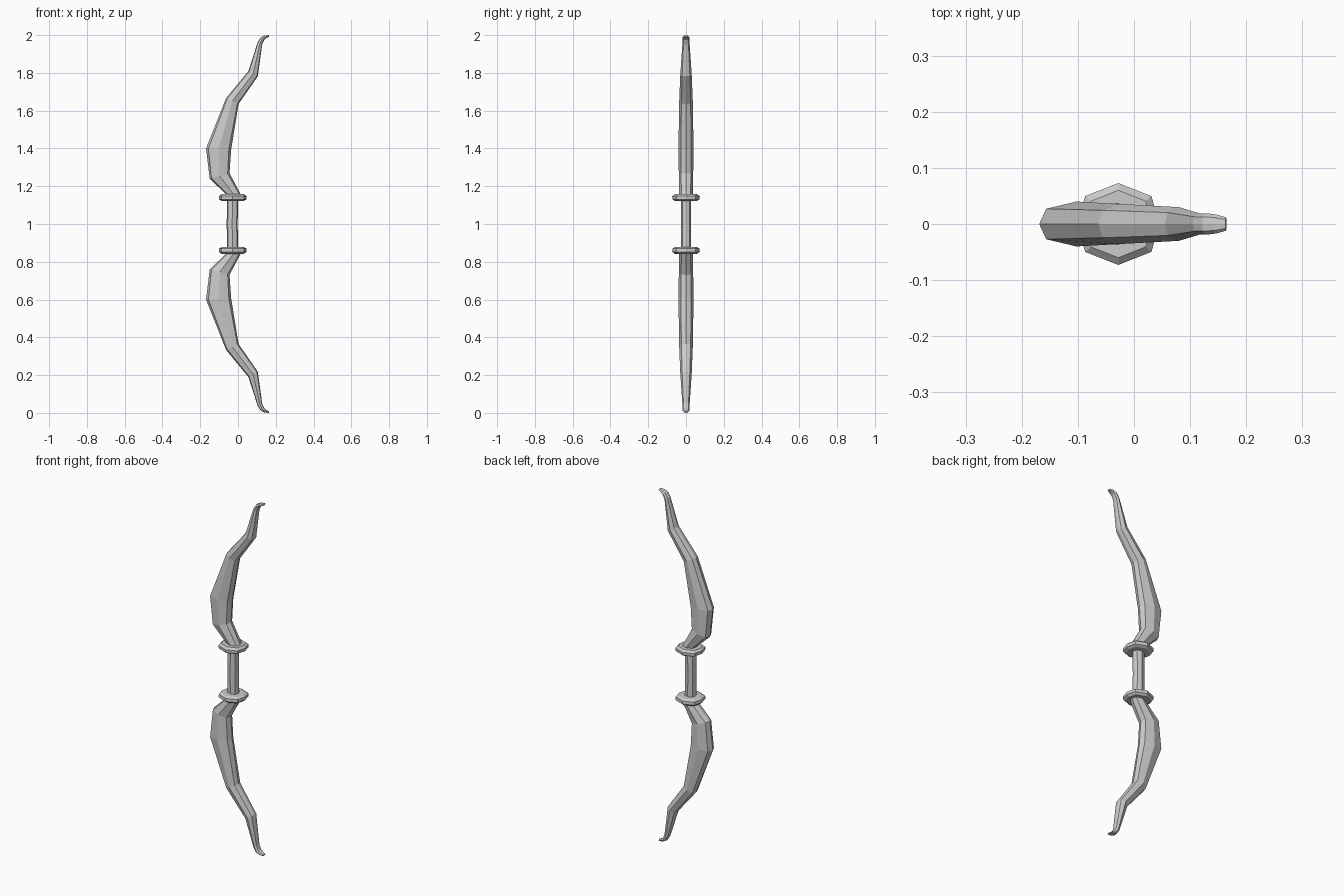
import bpy, bmesh

if "Cube" in bpy.data.objects:
    bpy.data.objects.remove(bpy.data.objects["Cube"])

# unit eight-sided section shared by every part (width, depth)
SECTION = [(1, 0), (.81, .68), (0, 1), (-.81, .68),
           (-1, 0), (-.81, -.68), (0, -1), (.81, -.68)]


def loft(name, stations):
    """Skin sections given as (left x, left z, right x, right z, half depth)."""
    bm = bmesh.new()
    rings = []
    for lx, lz, rx, rz, d in stations:
        cx, cz, hx, hz = (lx + rx) / 2, (lz + rz) / 2, (rx - lx) / 2, (rz - lz) / 2
        rings.append([bm.verts.new((cx + u * hx, v * d, cz + u * hz)) for u, v in SECTION])
    n = len(SECTION)
    for a, b in zip(rings, rings[1:]):
        for i in range(n):
            bm.faces.new((a[i], a[(i + 1) % n], b[(i + 1) % n], b[i]))
    bm.faces.new(rings[0])
    bm.faces.new(rings[-1])
    bmesh.ops.recalc_face_normals(bm, faces=bm.faces)
    mesh = bpy.data.meshes.new(name)
    bm.to_mesh(mesh)
    bm.free()
    obj = bpy.data.objects.new(name, mesh)
    bpy.context.collection.objects.link(obj)
    return obj


def flip(stations):
    return [(lx, 2 - lz, rx, 2 - rz, d) for lx, lz, rx, rz, d in stations]


# recurved limb, from grip to tip
limb = [
    (-.063, 1.14, .012, 1.14, .036),
    (-.060, 1.155, .014, 1.157, .036),
    (-.150, 1.24, -.045, 1.27, .038),
    (-.169, 1.40, -.036, 1.395, .040),
    (-.063, 1.667, .003, 1.635, .036),
    (.055, 1.81, .105, 1.782, .030),
    (.105, 1.965, .128, 1.95, .019),
    (.121, 1.989, .138, 1.974, .019),
    (.142, 1.998, .150, 1.984, .017),
    (.163, 2.0, .165, 1.991, .012),
]

# collar ring with chamfered rim
CX = -.028
collar = [(CX - r, z, CX + r, z, r) for r, z in
          [(.058, 1.122), (.072, 1.130), (.073, 1.147), (.060, 1.158)]]

for side, fn in (("upper", list), ("lower", flip)):
    loft(side + "_limb", fn(limb))
    loft(side + "_collar", fn(collar))

# handle between the collars
loft("grip", [(-.058, .87, .001, .87, .027),
              (-.060, 1.0, -.002, 1.0, .027),
              (-.058, 1.13, .001, 1.13, .027)])
